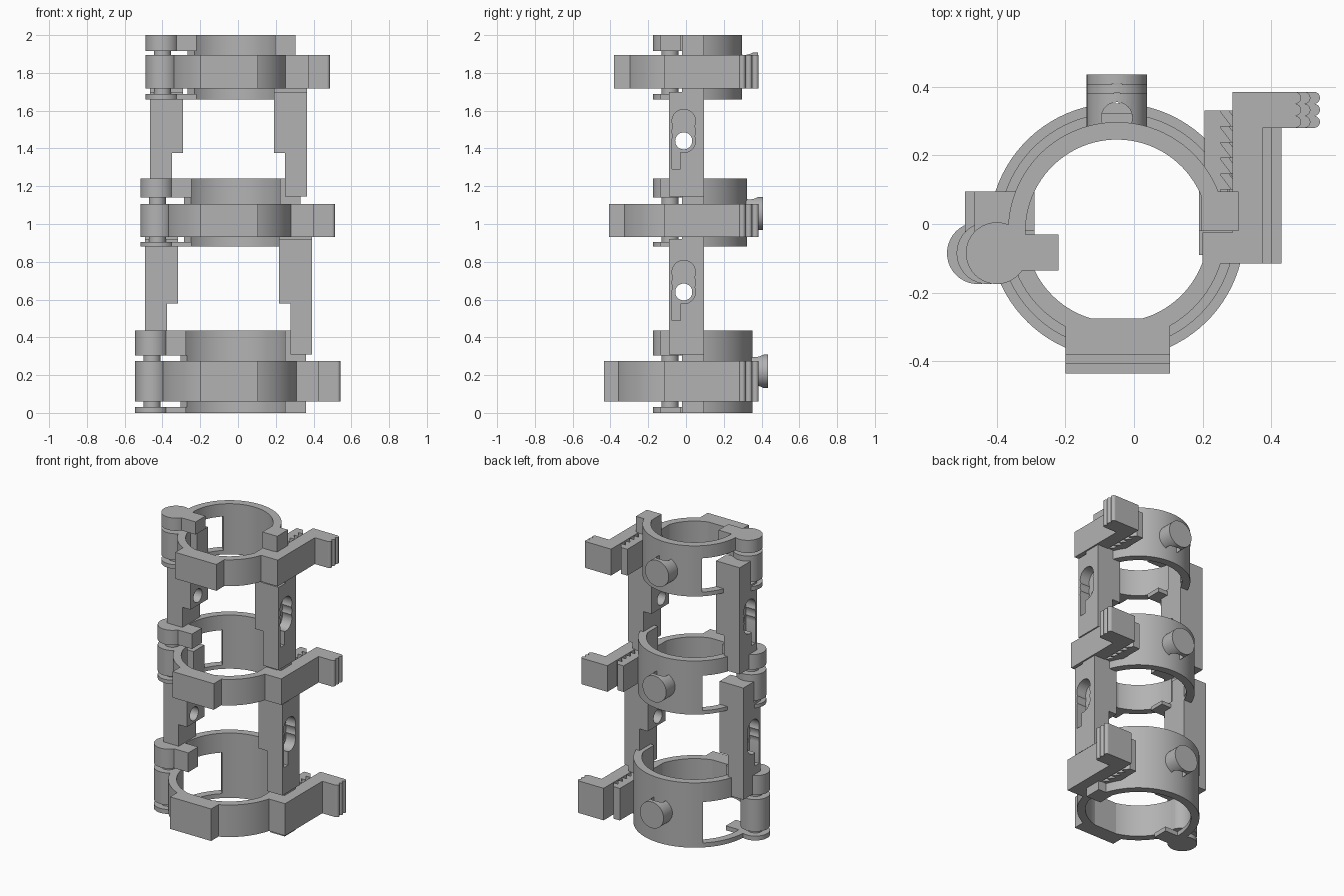
import bpy, bmesh
from math import cos, sin, radians, pi
from mathutils import Matrix, Vector

cube = bpy.data.objects.get("Cube")
if cube:
    bpy.data.objects.remove(cube)

grey = bpy.data.materials.new("plain grey")
grey.use_nodes = True
grey.diffuse_color = (0.45, 0.45, 0.45, 1)
grey.node_tree.nodes["Principled BSDF"].inputs["Base Color"].default_value = (0.45, 0.45, 0.45, 1)

CX, CY = -0.05, -0.02          # shared ring centre
HINGE_X, HINGE_Y = -0.40, -0.085


def finish(bm, name):
    """Turn a bmesh into a grey object with sharp-edged smooth shading."""
    bmesh.ops.recalc_face_normals(bm, faces=bm.faces)
    mesh = bpy.data.meshes.new(name)
    bm.to_mesh(mesh)
    bm.free()
    obj = bpy.data.objects.new(name, mesh)
    bpy.context.collection.objects.link(obj)
    mesh.materials.append(grey)
    return obj


def smooth(obj):
    bpy.ops.object.select_all(action='DESELECT')
    obj.select_set(True)
    bpy.context.view_layer.objects.active = obj
    bpy.ops.object.shade_smooth_by_angle(angle=radians(30))


def prism(bm, outline, z0, z1):
    """Extrude an outline in plan between two heights."""
    low = bm.faces.new([bm.verts.new((x, y, z0)) for x, y in outline])
    out = bmesh.ops.extrude_face_region(bm, geom=[low], use_keep_orig=True)
    verts = [g for g in out['geom'] if isinstance(g, bmesh.types.BMVert)]
    bmesh.ops.translate(bm, verts=verts, vec=(0, 0, z1 - z0))


def box(bm, x0, x1, y0, y1, z0, z1):
    prism(bm, [(x0, y0), (x1, y0), (x1, y1), (x0, y1)], z0, z1)


def disc(bm, x, y, r, z0, z1, n=40):
    prism(bm, [(x + r * cos(2 * pi * i / n), y + r * sin(2 * pi * i / n)) for i in range(n)], z0, z1)


def arc(bm, r0, r1, a0, a1, z0, z1):
    """Curved band around the ring centre, angles in degrees."""
    n = max(4, int(abs(a1 - a0) / 4))
    angles = [radians(a0 + (a1 - a0) * i / n) for i in range(n + 1)]
    path = [(r1, a) for a in angles] + [(r0, a) for a in reversed(angles)]
    prism(bm, [(CX + r * cos(a), CY + r * sin(a)) for r, a in path], z0, z1)


def cylinder(bm, centre, r, depth, axis):
    turn = Vector((0, 0, 1)).rotation_difference(Vector(axis)).to_matrix().to_4x4()
    bmesh.ops.create_cone(bm, cap_ends=True, segments=40, radius1=r, radius2=r, depth=depth,
                          matrix=Matrix.Translation(centre) @ turn)


def cut(obj, build):
    """Subtract the solid made by the build function."""
    bm = bmesh.new()
    build(bm)
    cutter = finish(bm, "cutter")
    cutter.hide_render = True
    mod = obj.modifiers.new("cut", 'BOOLEAN')
    mod.operation, mod.solver, mod.object = 'DIFFERENCE', 'EXACT', cutter
    bpy.context.view_layer.objects.active = obj
    bpy.ops.object.modifier_apply(modifier=mod.name)
    bpy.data.objects.remove(cutter)


def clamp(name, d, z0, z1, low, high, g0, g1, peg_z):
    """One ring with its hinged gate; d widens the ring."""
    r0, r1 = 0.266 + d, 0.317 + d
    hx = HINGE_X - d

    # fixed back half: band, window strips, hinge knuckles and end block
    bm = bmesh.new()
    arc(bm, r0, r1, 0, 133, z0, z1)
    for a, b in ((z0, low), (high, z1)):
        arc(bm, r0, r1, 133, 192, a, b)
        disc(bm, hx, HINGE_Y, 0.09, a, b)
        box(bm, hx, hx + 0.18, -0.135, -0.03, a, b)
    box(bm, 0.195 + d, 0.305 + d, CY, 0.095, z0, z1)
    smooth(finish(bm, name + "_back_ring"))

    # hinge pin
    bm = bmesh.new()
    disc(bm, hx, HINGE_Y, 0.045, z0 + 0.01, z1 - 0.01)
    smooth(finish(bm, name + "_hinge_pin"))

    # peg on the back, notched beside the ring
    bm = bmesh.new()
    cylinder(bm, (CX, 0.315 + d, peg_z), 0.088, 0.13, (0, 1, 0))
    peg = finish(bm, name + "_back_peg")
    cut(peg, lambda b: disc(b, CX, 0.31 + d, 0.045, peg_z - 0.2, peg_z + 0.2))
    smooth(peg)

    # hinged front gate with thumb block
    bm = bmesh.new()
    disc(bm, hx, HINGE_Y, 0.09, g0, g1)
    arc(bm, r0, r1, 186, 350, g0, g1)
    box(bm, -0.2, 0.105, -0.38 - d, -0.275 - d, g0, g1)
    smooth(finish(bm, name + "_front_gate"))

    # latch arm with toothed inner face and ridged finger tip
    bm = bmesh.new()
    box(bm, 0.20 + d, 0.375 + d, -0.115, -0.025, g0, g1)
    box(bm, 0.287 + d, 0.375 + d, -0.025, 0.385, g0, g1)
    box(bm, 0.375 + d, 0.47 + d, 0.28, 0.385, g0, g1)
    for i in range(3):
        disc(bm, 0.4695 + d, 0.2975 + 0.035 * i, 0.0175, g0, g1, 20)
    smooth(finish(bm, name + "_latch_arm"))

    # ratchet bar facing the arm
    bm = bmesh.new()
    box(bm, 0.205 + d, 0.252 + d, 0.09, 0.33, g0, g1)
    for i in range(5):
        y = 0.10 + 0.046 * i
        prism(bm, [(0.25 + d, y), (0.285 + d, y), (0.25 + d, y + 0.046)], g0, g1)
    finish(bm, name + "_ratchet")


def strut(name, side, d, bottom, step, ring_low, top, hole_z):
    """Upright joining two rings; side is 1 for left, -1 for right."""
    def span(a, b):
        return sorted((CX + side * a, CX + side * b))

    outer = 0.415 + d
    bm = bmesh.new()
    # stepped side profile extruded along y
    profile = [(0.24 + d, step), (0.30 + d, step), (0.30 + d, bottom),
               (outer, bottom), (outer, ring_low + 0.04), (0.24 + d, ring_low + 0.04)]
    face = bm.faces.new([bm.verts.new((CX + side * x, -0.09, z)) for x, z in profile])
    out = bmesh.ops.extrude_face_region(bm, geom=[face], use_keep_orig=True)
    bmesh.ops.translate(bm, vec=(0, 0.185, 0),
                        verts=[g for g in out['geom'] if isinstance(g, bmesh.types.BMVert)])
    obj = finish(bm, name)

    # scalloped outer slot, hook and round through-hole
    ax = CX + side * outer
    for dz in (0.105, 0.05, 0.0):
        cut(obj, lambda b: cylinder(b, (ax, -0.012, hole_z + dz), 0.062, 0.14, (1, 0, 0)))
    x0, x1 = span(outer - 0.07, outer + 0.05)
    cut(obj, lambda b: box(b, x0, x1, -0.073, -0.03, hole_z - 0.15, hole_z))
    cut(obj, lambda b: cylinder(b, (ax, -0.012, hole_z), 0.045, 0.9, (1, 0, 0)))
    smooth(obj)

    # upper mount beside the ring
    bm = bmesh.new()
    x0, x1 = span(0.24 + d, outer)
    box(bm, x0, x1, CY, 0.095, ring_low + 0.02, top)
    finish(bm, name + "_mount")


clamp("top", 0.0, 1.66, 2.0, 1.688, 1.915, 1.718, 1.895, 1.82)
clamp("middle", 0.027, 0.88, 1.24, 0.905, 1.14, 0.93, 1.105, 1.055)
clamp("bottom", 0.055, 0.0, 0.435, 0.03, 0.305, 0.06, 0.275, 0.22)

for label, side in (("left", 1), ("right", -1)):
    strut("upper_strut_" + label, side, 0.0, 1.145, 1.375, 1.66, 1.86, 1.44)
    strut("lower_strut_" + label, side, 0.027, 0.31, 0.58, 0.88, 1.06, 0.64)
